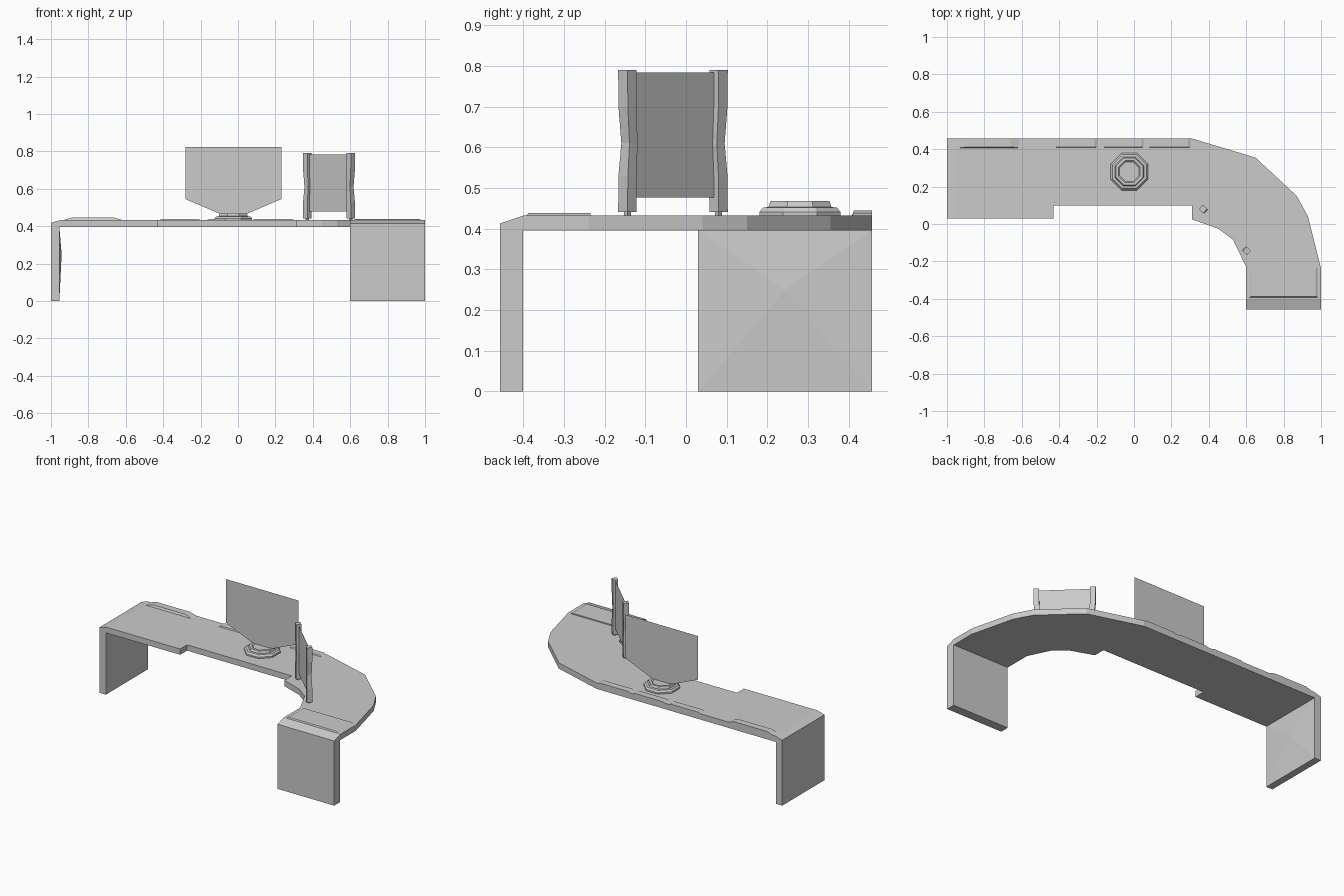
import bpy
import bmesh
import math
from mathutils import Matrix, Vector

cube = bpy.data.objects.get("Cube")
if cube:
    bpy.data.objects.remove(cube)

grey = bpy.data.materials.new("plain_grey")
grey.use_nodes = True
GREY = (0.6, 0.6, 0.6, 1)
grey.diffuse_color = GREY
grey.node_tree.nodes["Principled BSDF"].inputs["Base Color"].default_value = GREY

SURFACE, UNDERSIDE, EDGE = 0.432, 0.395, 0.457


def finish(name, bm, closed=True):
    if closed:
        bmesh.ops.recalc_face_normals(bm, faces=bm.faces[:])
    mesh = bpy.data.meshes.new(name)
    bm.to_mesh(mesh)
    bm.free()
    mesh.materials.append(grey)
    obj = bpy.data.objects.new(name, mesh)
    bpy.context.collection.objects.link(obj)
    return obj


def loft(name, rings):
    """Skin a stack of equal-length rings and cap both ends."""
    bm = bmesh.new()
    loops = [[bm.verts.new(p) for p in ring] for ring in rings]
    for low, high in zip(loops, loops[1:]):
        for i in range(len(low)):
            j = (i + 1) % len(low)
            bm.faces.new((low[i], low[j], high[j], high[i]))
    bm.faces.new(loops[0][::-1])
    bm.faces.new(loops[-1])
    return finish(name, bm)


def rectangle(x0, x1, y0, y1, z):
    return [(x0, y0, z), (x1, y0, z), (x1, y1, z), (x0, y1, z)]


def pad(name, x0, x1, y0, y1, top, slope):
    """Thin raised plate with sloping ends."""
    loft(name, [rectangle(x0, x1, y0, y1, SURFACE - 0.004),
                rectangle(x0 + slope, x1 - slope, y0 + 0.008, y1, top)])


def panel(name, points):
    bm = bmesh.new()
    bm.faces.new([bm.verts.new(p) for p in points])
    finish(name, bm, closed=False)


# Curved worktop with sloping ends
outline = [(-1, EDGE), (-1, 0.03), (-0.43, 0.03), (-0.43, 0.10), (0.31, 0.10),
           (0.31, 0.025), (0.45, -0.025), (0.53, -0.085), (0.6, -0.23),
           (0.6, -EDGE), (1, -EDGE), (1, -0.24), (0.93, 0.04), (0.87, 0.15),
           (0.65, 0.355), (0.31, EDGE)]
top = loft("worktop", [[(x, y, z) for x, y in outline] for z in (UNDERSIDE, SURFACE)])
bm = bmesh.new()
bm.from_mesh(top.data)
for point, normal in (((-0.95, 0, 0), (1, 0, 0)), ((0, -0.4, 0), (0, 1, 0))):
    bmesh.ops.bisect_plane(bm, geom=bm.verts[:] + bm.edges[:] + bm.faces[:],
                           plane_co=point, plane_no=normal)
for v in bm.verts:
    if v.co.z > 0.42:
        if v.co.x < -0.99:
            v.co.z = 0.418
        elif v.co.y < -0.45:
            v.co.z = 0.413
bm.to_mesh(top.data)
bm.free()


# Leg panels, with a slight swell on the inner face
def leg(name, x0, x1, y0, y1, inward):
    obj = loft(name, [rectangle(x0, x1, y0, y1, z) for z in (0, UNDERSIDE)])
    inward = Vector(inward)
    mesh = bmesh.new()
    mesh.from_mesh(obj.data)
    inner = [f for f in mesh.faces if f.normal.dot(inward) > 0.9]
    for v in bmesh.ops.poke(mesh, faces=inner)["verts"]:
        v.co += inward * 0.012
        v.co.z = 0.25
    mesh.to_mesh(obj.data)
    mesh.free()


leg("left_end_leg", -1, -0.955, 0.03, EDGE, (1, 0, 0))
loft("front_end_leg", [rectangle(0.6, 1, -EDGE, -0.40, z) for z in (0, UNDERSIDE)])

# Raised plates along the back edge and on the front wing
for i, (x0, x1) in enumerate([(-0.43, -0.19), (-0.175, 0.06), (0.07, 0.31)]):
    pad(f"back_plate_{i + 1}", x0, x1, 0.405, EDGE, 0.438, 0.02)
pad("back_corner_plate", -0.95, -0.6, 0.405, EDGE, 0.445, 0.06)
pad("front_wing_plate", 0.61, 0.99, -0.395, -0.235, 0.439, 0.02)

# Eight-sided screen foot with a shallow dish on top
centre = Vector((-0.025, 0.28, 0))
steps = [(0.108, 0.425), (0.108, 0.441), (0.098, 0.452), (0.084, 0.453),
         (0.078, 0.468), (0.063, 0.468), (0.056, 0.462)]
loft("screen_foot", [[centre + Vector((r * math.cos(a), r * math.sin(a), z))
                      for a in [math.radians(45 * k + 22.5) for k in range(8)]]
                     for r, z in steps])

# Large flat screen narrowing towards its foot
half = [(0.257, 0.823), (0.257, 0.545), (0.07, 0.465)]
shape = [(-x, z) for x, z in half] + [(x, z) for x, z in reversed(half)]
panel("large_screen", [centre + Vector((x, 0, z)) for x, z in shape])

# Small screen hung between two waisted posts
ends = [Vector((0.37, 0.08, 0)), Vector((0.603, -0.144, 0))]
along = (ends[1] - ends[0]).normalized()
turn = Matrix.Rotation(math.atan2(along.y, along.x), 3, "Z")
profile = [(0.006, 0.425, 0), (0.006, 0.441, 0), (0.016, 0.441, 0),
           (0.016, 0.53, 0.001), (0.014, 0.61, 0.007), (0.016, 0.70, 0.001),
           (0.016, 0.79, 0)]
for name, base, inward in (("rear_post", ends[0], along), ("front_post", ends[1], -along)):
    loft(name, [[base + inward * shift + turn @ Vector(p)
                 for p in rectangle(-r, r, -r, r, z)] for r, z, shift in profile])
panel("small_screen", [end + Vector((0, 0, z)) for end, z in
                       ((ends[0], 0.477), (ends[1], 0.477), (ends[1], 0.784), (ends[0], 0.784))])
